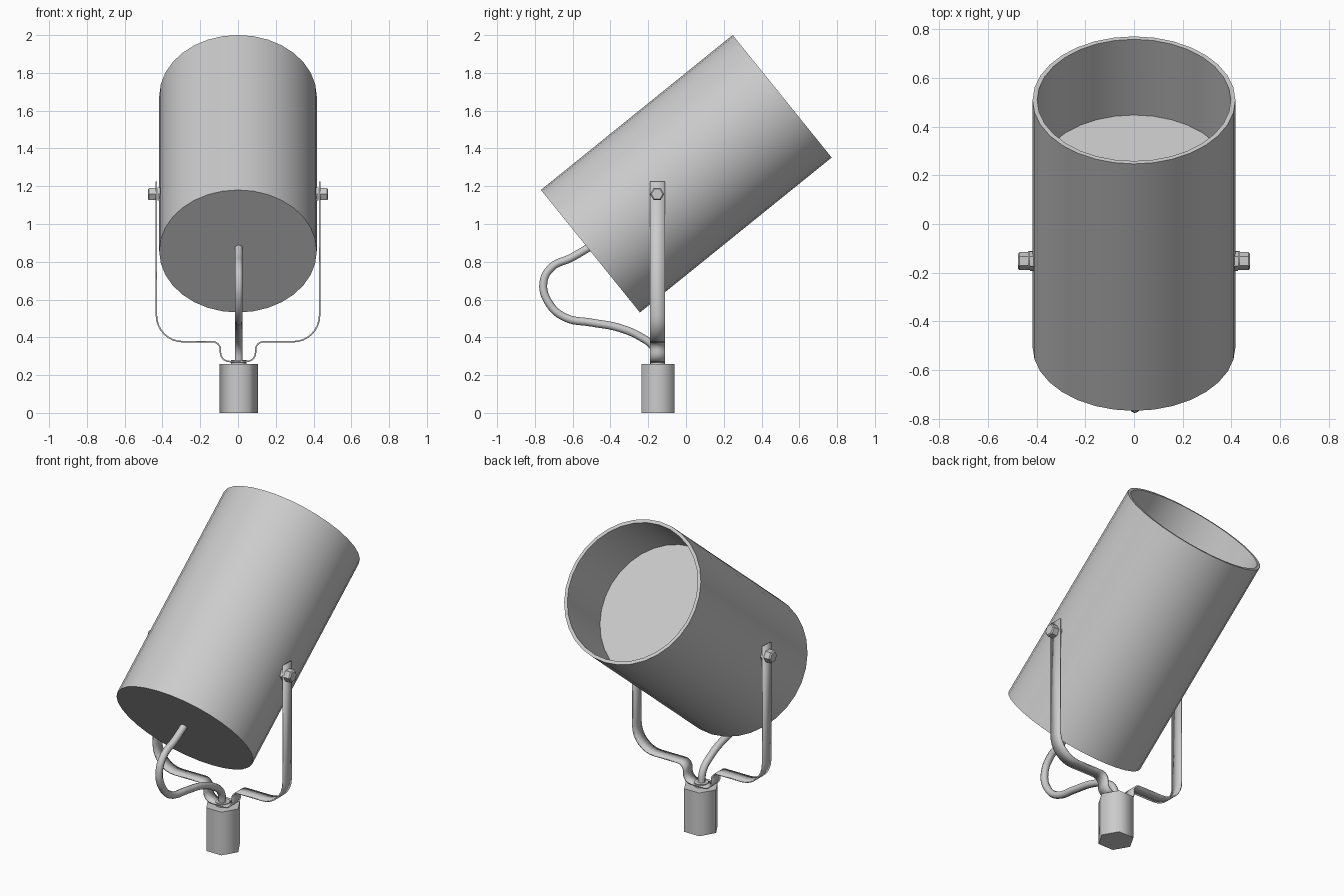
import bpy, bmesh, math
from mathutils import Vector, Matrix

if "Cube" in bpy.data.objects:
    bpy.data.objects.remove(bpy.data.objects["Cube"])

TILT = math.atan2(0.82, 1.015)
PY = -0.15          # y of the stand


def finish(name, bm, angle=40):
    bmesh.ops.recalc_face_normals(bm, faces=bm.faces)
    me = bpy.data.meshes.new(name)
    bm.to_mesh(me)
    bm.free()
    ob = bpy.data.objects.new(name, me)
    bpy.context.collection.objects.link(ob)
    bpy.ops.object.select_all(action='DESELECT')
    ob.select_set(True)
    bpy.context.view_layer.objects.active = ob
    if angle:
        bpy.ops.object.shade_smooth_by_angle(angle=math.radians(angle))
    return ob


def lathe(name, profile, sides, matrix, angle=40):
    """Revolve (radius, height) points; both ends are capped."""
    bm = bmesh.new()
    rings = []
    for r, h in profile:
        rings.append([bm.verts.new((r * math.cos(2 * math.pi * i / sides),
                                    r * math.sin(2 * math.pi * i / sides), h))
                      for i in range(sides)])
    for a, b in zip(rings, rings[1:]):
        for i in range(sides):
            j = (i + 1) % sides
            bm.faces.new((a[i], a[j], b[j], b[i]))
    bm.faces.new(rings[0][::-1])
    bm.faces.new(rings[-1])
    bm.transform(matrix)
    return finish(name, bm, angle)


def arc(cx, cz, r, a0, a1, n=8):
    return [(cx + r * math.cos(math.radians(a0 + (a1 - a0) * i / n)),
             cz + r * math.sin(math.radians(a0 + (a1 - a0) * i / n)))
            for i in range(n + 1)]


# lamp housing: tilted can with a recessed floor
tilt = Matrix.Translation((0, -0.506, 0.856)) @ Matrix.Rotation(TILT - math.pi / 2, 4, 'X')
lathe("lamp_housing", [(0.417, 0), (0.417, 1.305), (0.398, 1.305), (0.398, 0.905)], 32, tilt)

# bent strap yoke
half = [(0.432, 1.225)] + arc(0.292, 0.517, 0.14, 0, -90) \
    + arc(0.135, 0.335, 0.042, 90, 180, 6) + arc(0.045, 0.32, 0.048, 0, -90, 6)
path = half + [(-x, z) for x, z in reversed(half)]
bm = bmesh.new()
rows = [[bm.verts.new((x, PY + s, z)) for s in (-0.04, 0.04)] for x, z in path]
for a, b in zip(rows, rows[1:]):
    bm.faces.new((a[0], a[1], b[1], b[0]))
yoke = finish("yoke_strap", bm)
sol = yoke.modifiers.new("thickness", 'SOLIDIFY')
sol.thickness = 0.008
sol.offset = 0

# pivot bolts: washer, hexagonal head and stub on each side
for side, label in ((1, "right"), (-1, "left")):
    m = Matrix.Translation((0, PY - 0.003, 1.158)) @ Matrix.Rotation(side * math.pi / 2, 4, 'Y') \
        @ Matrix.Rotation(math.pi / 2, 4, 'Z')
    lathe("pivot_washer_" + label, [(0.04, 0.405), (0.04, 0.427)], 6, m, 0)
    lathe("pivot_bolt_" + label,
          [(0.037, 0.434), (0.037, 0.47), (0.03, 0.477)], 6, m, 0)

# hexagonal stem and the bushing on top of it
lathe("hex_stem", [(0.101, 0), (0.101, 0.26)], 6, Matrix.Translation((0.004, PY + 0.002, 0)), 65)
lathe("stem_bushing", [(0.04, 0.255), (0.04, 0.281)], 16, Matrix.Translation((0.004, PY, 0)))

# power cable
cu = bpy.data.curves.new("power_cable", 'CURVE')
cu.dimensions = '3D'
cu.bevel_depth = 0.021
cu.bevel_resolution = 2
cu.resolution_u = 6
cu.use_fill_caps = True
sp = cu.splines.new('BEZIER')
pts = [(-0.49, 0.89), (-0.61, 0.82), (-0.71, 0.772), (-0.755, 0.69), (-0.725, 0.58),
       (-0.64, 0.505), (-0.50, 0.478), (-0.36, 0.452), (-0.24, 0.402),
       (-0.17, 0.345), (-0.15, 0.25)]
sp.bezier_points.add(len(pts) - 1)
for bp, (y, z) in zip(sp.bezier_points, pts):
    bp.co = Vector((0.004, y, z))
    bp.handle_left_type = bp.handle_right_type = 'AUTO'
cable = bpy.data.objects.new("power_cable", cu)
bpy.context.collection.objects.link(cable)
